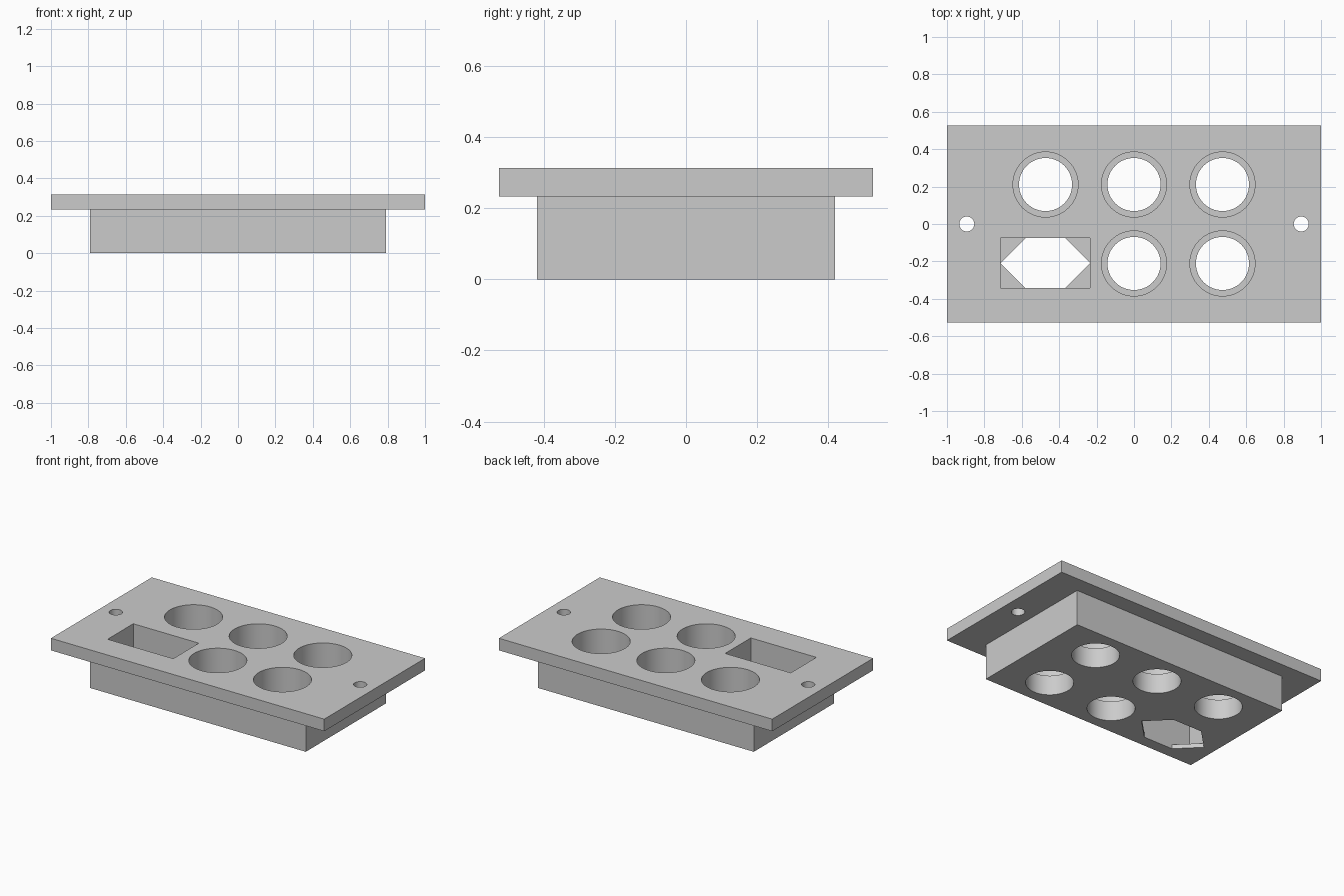
import bpy
import bmesh

cube = bpy.data.objects.get("Cube")
if cube:
    bpy.data.objects.remove(cube, do_unlink=True)

grey = bpy.data.materials.new("plain grey")
grey.use_nodes = True
grey.diffuse_color = (0.6, 0.6, 0.6, 1)
grey.node_tree.nodes["Principled BSDF"].inputs["Base Color"].default_value = (0.6, 0.6, 0.6, 1)


def prism(name, outline, z0, z1):
    """Upright solid from a flat counter-clockwise outline."""
    bm = bmesh.new()
    base = bm.faces.new([bm.verts.new((x, y, z0)) for x, y in outline])
    top = bmesh.ops.extrude_face_region(bm, geom=[base])["geom"]
    verts = [v for v in top if isinstance(v, bmesh.types.BMVert)]
    bmesh.ops.translate(bm, verts=verts, vec=(0, 0, z1 - z0))
    bmesh.ops.recalc_face_normals(bm, faces=bm.faces)
    mesh = bpy.data.meshes.new(name)
    bm.to_mesh(mesh)
    bm.free()
    mesh.materials.append(grey)
    obj = bpy.data.objects.new(name, mesh)
    bpy.context.collection.objects.link(obj)
    return obj


def rectangle(x0, x1, y0, y1):
    return [(x0, y0), (x1, y0), (x1, y1), (x0, y1)]


def cylinder(name, x, y, radius, z0, z1):
    bpy.ops.mesh.primitive_cylinder_add(vertices=64, radius=radius, depth=z1 - z0,
                                        location=(x, y, (z0 + z1) / 2))
    obj = bpy.context.object
    obj.name = name
    obj.data.materials.append(grey)
    return obj


def combine(target, tool, operation):
    """Apply one boolean and remove the tool."""
    mod = target.modifiers.new(operation, 'BOOLEAN')
    mod.operation = operation
    mod.solver = 'EXACT'
    mod.object = tool
    bpy.context.view_layer.objects.active = target
    bpy.ops.object.modifier_apply(modifier=mod.name)
    bpy.data.objects.remove(tool, do_unlink=True)


PLATE_BOTTOM, TOP, ABOVE, BELOW = 0.233, 0.313, 0.4, -0.1
BORE_LEDGE, POCKET_LEDGE = 0.13, 0.028

# Flanged block: wide plate over a narrower body
panel = prism("panel_body", rectangle(-1, 1, -0.527, 0.527), PLATE_BOTTOM, TOP)
combine(panel, prism("lower_block", rectangle(-0.79, 0.79, -0.42, 0.42), 0, PLATE_BOTTOM), 'UNION')

# Five stepped round bores
for x, y in [(-0.473, 0.211), (0, 0.211), (0.473, 0.211), (0, -0.211), (0.473, -0.211)]:
    combine(panel, cylinder("wide_bore", x, y, 0.174, BORE_LEDGE, ABOVE), 'DIFFERENCE')
    combine(panel, cylinder("narrow_bore", x, y, 0.142, BELOW, BORE_LEDGE + 0.05), 'DIFFERENCE')

# Screw holes at both ends
for side in (-1, 1):
    combine(panel, cylinder("screw_hole", side * 0.894, 0, 0.04, BELOW, ABOVE), 'DIFFERENCE')

# Rectangular pocket with a six-sided opening in its thin floor
x0, x1, y0, y1 = -0.714, -0.234, -0.343, -0.075
mid, cut = (y0 + y1) / 2, (y1 - y0) / 2
hexagon = [(x0, mid), (x0 + cut, y0), (x1 - cut, y0), (x1, mid), (x1 - cut, y1), (x0 + cut, y1)]
combine(panel, prism("pocket", rectangle(x0, x1, y0, y1), POCKET_LEDGE, ABOVE), 'DIFFERENCE')
combine(panel, prism("floor_opening", hexagon, BELOW, POCKET_LEDGE + 0.05), 'DIFFERENCE')

# Smooth bore walls, sharp edges
bpy.ops.object.select_all(action='DESELECT')
panel.select_set(True)
bpy.context.view_layer.objects.active = panel
bpy.ops.object.shade_smooth_by_angle(angle=0.52)
